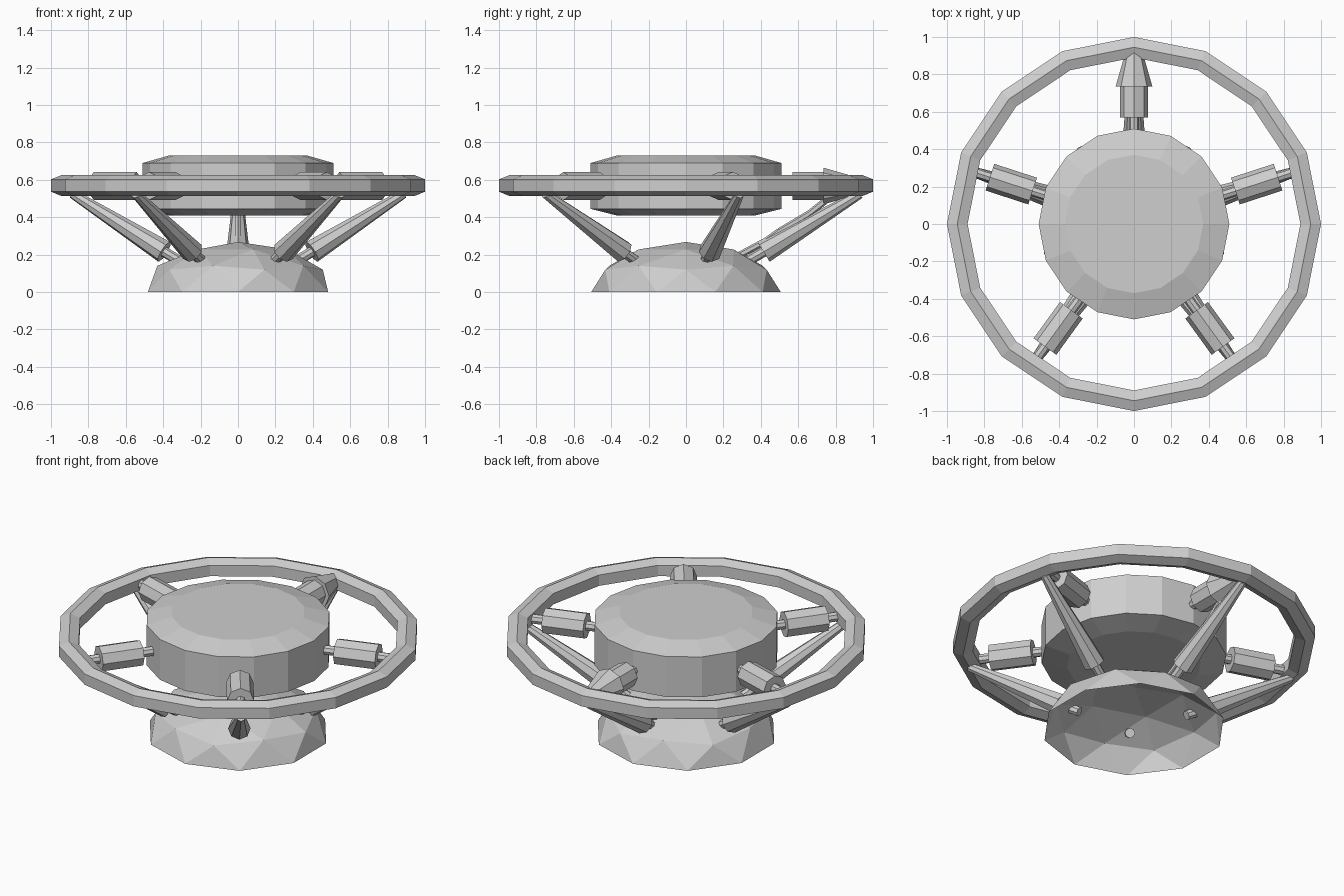
import bpy, bmesh, math
from mathutils import Vector

if "Cube" in bpy.data.objects:
    bpy.data.objects.remove(bpy.data.objects["Cube"])

grey = bpy.data.materials.new("light_grey")
grey.diffuse_color = (0.62, 0.62, 0.62, 1)
grey.use_nodes = True
grey.node_tree.nodes["Principled BSDF"].inputs["Base Color"].default_value = grey.diffuse_color


def finish(name, bm):
    mesh = bpy.data.meshes.new(name)
    bm.to_mesh(mesh)
    bm.free()
    mesh.materials.append(grey)
    obj = bpy.data.objects.new(name, mesh)
    bpy.context.collection.objects.link(obj)
    return obj


def lathe(name, profile, sides, closed=False):
    """Revolve (radius, z) points about z; open profiles get capped ends."""
    bm = bmesh.new()
    rows = []
    for r, z in profile:
        rows.append([bm.verts.new((r * math.cos(2 * math.pi * k / sides),
                                   r * math.sin(2 * math.pi * k / sides), z))
                     for k in range(sides)])
    pairs = list(zip(rows, rows[1:]))
    if closed:
        pairs.append((rows[-1], rows[0]))
    else:
        bm.faces.new(rows[0])
        bm.faces.new(rows[-1])
    for a, b in pairs:
        for k in range(sides):
            n = (k + 1) % sides
            bm.faces.new((a[k], a[n], b[n], b[k]))
    bmesh.ops.recalc_face_normals(bm, faces=bm.faces)
    return finish(name, bm)


def taper(name, angle, start, end, r1, r2, sides=8):
    """Cone or cylinder between two (radius, z) points at a given angle."""
    c, s = math.cos(angle), math.sin(angle)
    a = Vector((start[0] * c, start[0] * s, start[1]))
    b = Vector((end[0] * c, end[0] * s, end[1]))
    bm = bmesh.new()
    bmesh.ops.create_cone(bm, cap_ends=True, segments=sides,
                          radius1=r1, radius2=r2, depth=(b - a).length)
    bmesh.ops.rotate(bm, verts=bm.verts,
                     matrix=(b - a).to_track_quat('Z', 'Y').to_matrix())
    bmesh.ops.translate(bm, verts=bm.verts, vec=(a + b) / 2)
    return finish(name, bm)


# Outer ring and central chamfered disc
lathe("outer_ring", [(1, .537), (1, .603), (.945, .625), (.89, .603),
                     (.89, .537), (.945, .514)], 16, closed=True)
lathe("central_disc", [(.37, .41), (.51, .445), (.51, .69), (.37, .73)], 16)

# Faceted open dome at the bottom
bm = bmesh.new()
bmesh.ops.create_icosphere(bm, subdivisions=2, radius=1)
bmesh.ops.delete(bm, geom=[v for v in bm.verts if v.co.z < -.01], context='VERTS')
bmesh.ops.scale(bm, verts=bm.verts, vec=(.507, .507, .268))
finish("base_dome", bm)

# Five spokes with housings, each above a tapered strut
for i in range(5):
    a = math.radians(90 + 72 * i)
    taper(f"spoke_rod_{i}", a, (.47, .567), (.93, .567), .028, .028)
    taper(f"spoke_housing_{i}", a, (.57, .567), (.81, .567), .075, .075)
    taper(f"strut_rod_{i}", a, (.31, .155), (.44, .23), .028, .028)
    taper(f"strut_{i}", a, (.415, .215), (.93, .525), .062, .025)

# Conical docking nose on the rear spoke
rear = math.radians(90)
taper("rear_nose", rear, (.735, .567), (.945, .567), .098, .038)

# Thin pipe bowed over the rear strut
pipe = [(.29, .2), (.43, .275), (.5, .325), (.66, .42), (.76, .5)]
for i, (p, q) in enumerate(zip(pipe, pipe[1:])):
    taper(f"rear_pipe_{i}", rear, p, q, .018, .018, 6)
